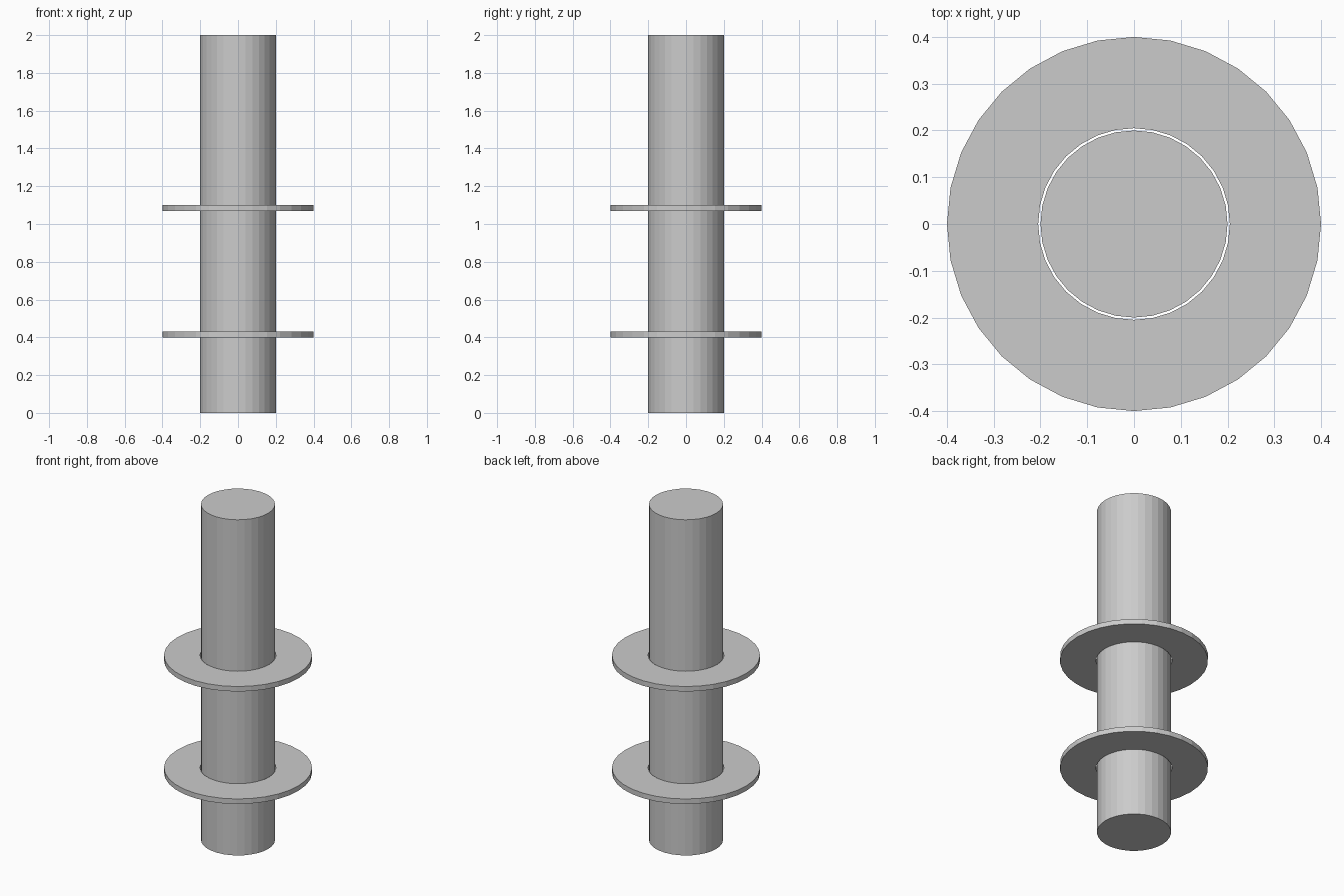
import bpy
import bmesh
from math import cos, sin, tau

SIDES = 32

cube = bpy.data.objects.get("Cube")
if cube:
    bpy.data.objects.remove(cube, do_unlink=True)

grey = bpy.data.materials.new("plain grey")
grey.use_nodes = True
colour = (0.6, 0.6, 0.6, 1)
grey.diffuse_color = colour
grey.node_tree.nodes["Principled BSDF"].inputs["Base Color"].default_value = colour


def add_object(name, bm):
    bmesh.ops.recalc_face_normals(bm, faces=bm.faces)
    mesh = bpy.data.meshes.new(name)
    bm.to_mesh(mesh)
    bm.free()
    mesh.materials.append(grey)
    obj = bpy.data.objects.new(name, mesh)
    bpy.context.collection.objects.link(obj)


def circle(bm, radius, z):
    angles = [tau * i / SIDES for i in range(SIDES)]
    return [bm.verts.new((radius * cos(a), radius * sin(a), z)) for a in angles]


def bridge(bm, a, b):
    for i in range(SIDES):
        j = (i + 1) % SIDES
        bm.faces.new((a[i], a[j], b[j], b[i]))


# Solid upright post with flat ends
bm = bmesh.new()
base, top = circle(bm, 0.2, 0), circle(bm, 0.2, 2)
bridge(bm, base, top)
bm.faces.new(base)
bm.faces.new(top)
add_object("post", bm)

# Thin flat collars with a narrow clearance around the post
for name, z in (("lower_collar", 0.4), ("upper_collar", 1.07)):
    bm = bmesh.new()
    profile = ((0.205, z), (0.4, z), (0.4, z + 0.03), (0.205, z + 0.03))
    loops = [circle(bm, r, h) for r, h in profile]
    for k in range(len(loops)):
        bridge(bm, loops[k - 1], loops[k])
    add_object(name, bm)
